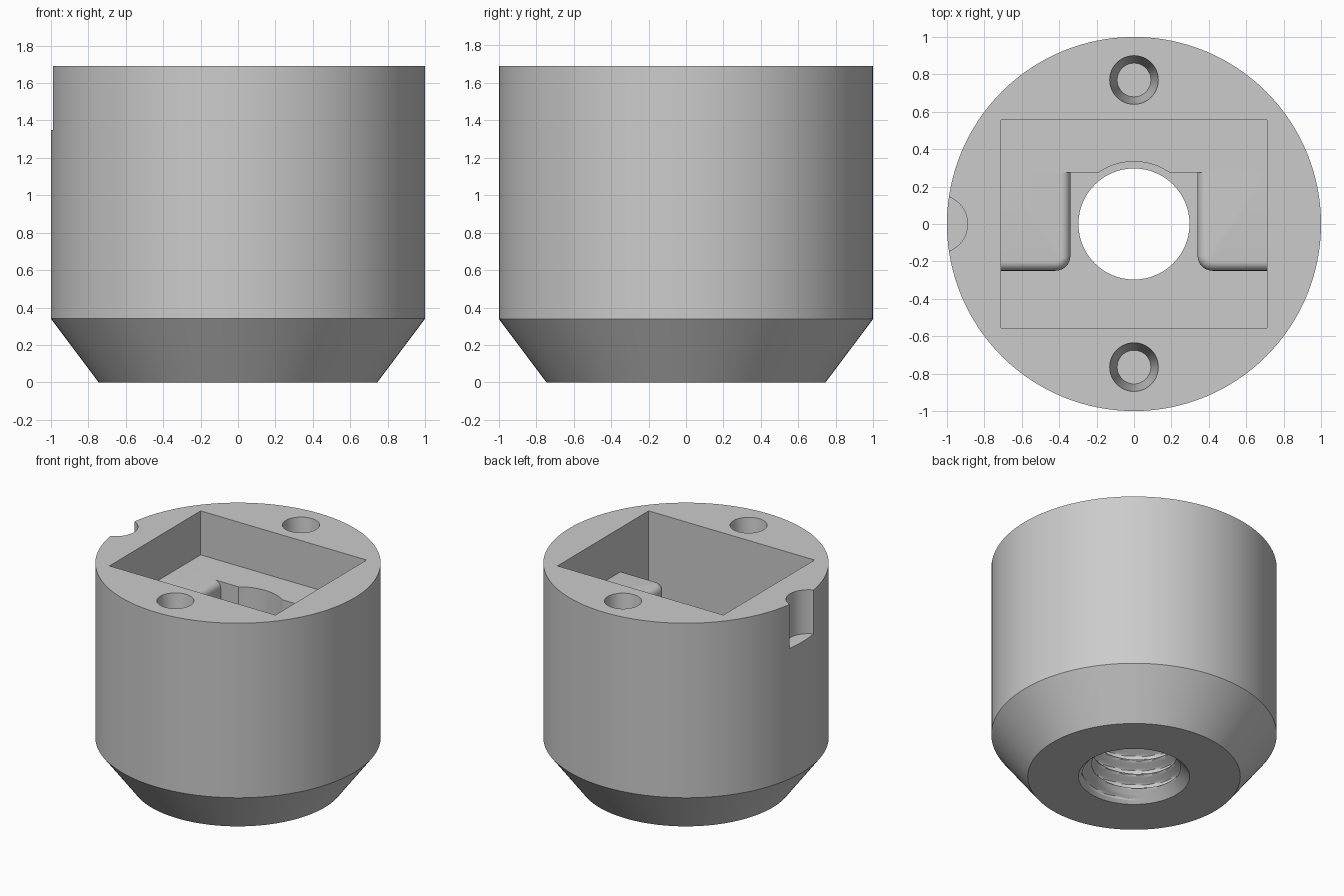
import bpy, bmesh, math
from mathutils import Matrix

if "Cube" in bpy.data.objects:
    bpy.data.objects.remove(bpy.data.objects["Cube"], do_unlink=True)

TOP, LEDGE, FLOOR = 1.69, 1.35, 0.8
POCKET_X, POCKET_Y = 0.71, 0.557
SLOT_X, SLOT_BACK, SLOT_FRONT = 0.34, 0.275, -0.25
BORE, GROOVE, PITCH = 0.297, 0.365, 0.115

grey = bpy.data.materials.new("plain_grey")
grey.use_nodes = True
colour = (0.6, 0.6, 0.6, 1)
grey.diffuse_color = colour
grey.node_tree.nodes["Principled BSDF"].inputs["Base Color"].default_value = colour


def finish(name, bm):
    bmesh.ops.recalc_face_normals(bm, faces=bm.faces)
    mesh = bpy.data.meshes.new(name)
    bm.to_mesh(mesh)
    bm.free()
    mesh.materials.append(grey)
    obj = bpy.data.objects.new(name, mesh)
    bpy.context.collection.objects.link(obj)
    return obj


def lathe(name, radius_at, heights, segments, x=0, y=0):
    """Closed round solid; radius_at(height, turn) gives its surface."""
    bm = bmesh.new()
    rings = []
    for z in heights:
        ring = []
        for i in range(segments):
            a = math.tau * i / segments
            r = radius_at(z, i / segments)
            ring.append(bm.verts.new((x + r * math.cos(a), y + r * math.sin(a), z)))
        rings.append(ring)
    for low, high in zip(rings, rings[1:]):
        for i in range(segments):
            j = (i + 1) % segments
            bm.faces.new((low[i], low[j], high[j], high[i]))
    bm.faces.new(rings[0][::-1])
    bm.faces.new(rings[-1])
    return finish(name, bm)


def box_mesh(x0, x1, y0, y1, z0, z1):
    bm = bmesh.new()
    place = Matrix.Translation(((x0 + x1) / 2, (y0 + y1) / 2, (z0 + z1) / 2))
    size = Matrix.Diagonal((x1 - x0, y1 - y0, z1 - z0, 1))
    bmesh.ops.create_cube(bm, size=1, matrix=place @ size)
    return bm


def combine(target, tool, operation):
    mod = target.modifiers.new("shape", "BOOLEAN")
    mod.operation, mod.solver, mod.object = operation, "EXACT", tool
    bpy.context.view_layer.objects.active = target
    bpy.ops.object.modifier_apply(modifier=mod.name)
    bpy.data.objects.remove(tool, do_unlink=True)


def ledge(side):
    """Shelf block with a rounded corner and rounded inner top edges."""
    far_x, far_y = POCKET_X + 0.08, SLOT_BACK + 0.08
    bm = box_mesh(SLOT_X, far_x, SLOT_FRONT, far_y, FLOOR - 0.06, LEDGE)

    def both(e, axis, value):
        return all(abs(v.co[axis] - value) < 1e-4 for v in e.verts)

    corner = [e for e in bm.edges if both(e, 0, SLOT_X) and both(e, 1, SLOT_FRONT)]
    bmesh.ops.bevel(bm, geom=corner, offset=0.08, segments=8, profile=0.5, affect="EDGES")
    rim = [e for e in bm.edges if both(e, 2, LEDGE)
           and not both(e, 0, far_x) and not both(e, 1, far_y)]
    bmesh.ops.bevel(bm, geom=rim, offset=0.05, segments=6, profile=0.5, affect="EDGES")
    bmesh.ops.scale(bm, vec=(side, 1, 1), verts=bm.verts)
    return finish("ledge", bm)


# Outer body with a tapered foot
body = lathe("housing_body", lambda z, t: 0.745 if z == 0 else 1.0, (0, 0.34, TOP), 128)

# Deep slot, its round relief, and the two shelves beside it
combine(body, finish("slot", box_mesh(-POCKET_X, POCKET_X, -POCKET_Y, SLOT_BACK,
                                      FLOOR, TOP + 0.1)), "DIFFERENCE")
combine(body, lathe("relief", lambda z, t: 0.334, (FLOOR, TOP - 0.1), 64), "DIFFERENCE")
for side in (-1, 1):
    combine(body, ledge(side), "UNION")

# Shallow rectangular pocket
combine(body, finish("pocket", box_mesh(-POCKET_X, POCKET_X, -POCKET_Y, POCKET_Y,
                                        LEDGE, TOP + 0.1)), "DIFFERENCE")


# Threaded bore with a chamfered mouth
def thread(z, turn):
    if z > FLOOR - 0.08:
        return BORE
    phase = (z / PITCH - turn) % 1
    wave = min(1, max(0, 1.35 - 3 * abs(phase - 0.5)))
    return max(BORE + (GROOVE - BORE) * wave, 0.39 - z)


step = PITCH / 16
rows = [-0.02 + step * i for i in range(int((FLOOR + 0.06) / step) + 1)]
combine(body, lathe("bore", thread, rows, 64), "DIFFERENCE")

# Tapered screw holes
for y in (-0.765, 0.77):
    combine(body, lathe("screw_hole", lambda z, t: 0.13 if z > TOP - 0.1 else 0.09,
                        (TOP - 0.4, TOP, TOP + 0.1), 48, 0, y), "DIFFERENCE")

# Key notch in the rim
combine(body, lathe("notch", lambda z, t: 0.156, (LEDGE, TOP + 0.1), 48, -1.046), "DIFFERENCE")

bpy.ops.object.select_all(action="DESELECT")
body.select_set(True)
bpy.context.view_layer.objects.active = body
bpy.ops.object.shade_smooth_by_angle(angle=math.radians(30))
